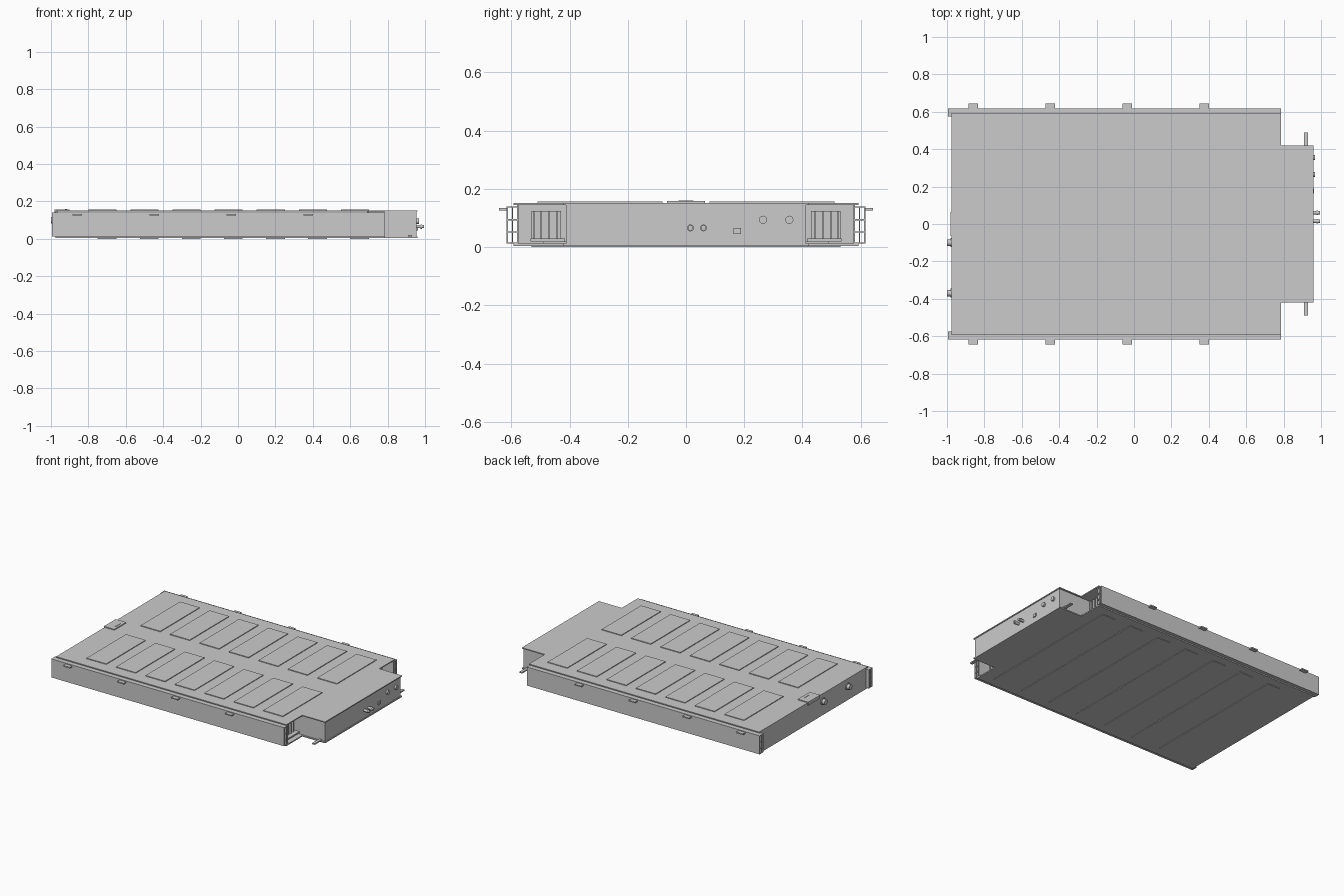
import bpy
import math
from mathutils import Vector

cube = bpy.data.objects.get("Cube")
if cube:
    bpy.data.objects.remove(cube, do_unlink=True)

mat = bpy.data.materials.new("light grey metal")
mat.use_nodes = True
GREY = (0.6, 0.6, 0.6, 1)
mat.diffuse_color = GREY
mat.node_tree.nodes["Principled BSDF"].inputs["Base Color"].default_value = GREY


def add(name, verts, faces):
    mesh = bpy.data.meshes.new(name)
    mesh.from_pydata(verts, [], faces)
    mesh.materials.append(mat)
    obj = bpy.data.objects.new(name, mesh)
    bpy.context.collection.objects.link(obj)
    return obj


def prism(name, outline, z0, z1):
    """Extrude a counter-clockwise outline between two heights."""
    n = len(outline)
    verts = [(x, y, z) for z in (z0, z1) for x, y in outline]
    sides = [(i, (i + 1) % n, (i + 1) % n + n, i + n) for i in range(n)]
    return add(name, verts, [tuple(reversed(range(n))), tuple(range(n, 2 * n))] + sides)


def box(name, x0, x1, y0, y1, z0, z1):
    return prism(name, [(x0, y0), (x1, y0), (x1, y1), (x0, y1)], z0, z1)


def side_boxes(name, x0, x1, y0, y1, z0, z1):
    """A box on the left of the centre line and its mirror image."""
    box(name + "_back", x0, x1, y0, y1, z0, z1)
    box(name + "_front", x0, x1, -y1, -y0, z0, z1)


def plug(name, x0, x1, y, z, radius, sides=12):
    """A connector lying along x."""
    bpy.ops.mesh.primitive_cylinder_add(
        vertices=sides, radius=radius, depth=x1 - x0,
        location=Vector(((x0 + x1) / 2, y, z)), rotation=(0, math.pi / 2, 0))
    obj = bpy.context.object
    obj.name = name
    obj.data.materials.append(mat)
    bpy.ops.object.shade_smooth_by_angle(angle=math.radians(35))


# Stepped outline shared by the cover and the floor
REAR, STEP, NOSE = -0.975, 0.785, 0.96
WIDE, NECK = 0.593, 0.42
half = [(REAR, WIDE), (STEP, WIDE), (STEP, NECK), (NOSE, NECK)]
outline = [(x, -y) for x, y in half] + list(reversed(half))
prism("top_cover", outline, 0.145, 0.152)
prism("floor_plate", outline, 0.004, 0.012)

# Raised cover pads and floor ribs
for i in range(7):
    x1 = 0.70 - 0.225 * i
    side_boxes(f"cover_pad_{i + 1}", x1 - 0.15, x1, 0.08, 0.51, 0.152, 0.157)
    box(f"floor_pad_{i + 1}", x1 - 0.1, x1, -0.53, 0.53, 0, 0.004)

# Small service panel at the rear of the cover
box("service_panel", -0.98, -0.90, -0.065, 0.065, 0.152, 0.158)
box("service_tag", -0.925, -0.915, -0.025, 0.025, 0.158, 0.16)

# End walls and neck walls
box("rear_wall", REAR, -0.965, -0.58, 0.58, 0.012, 0.145)
box("nose_wall", 0.945, 0.955, -0.412, 0.412, 0.012, 0.145)
side_boxes("neck_wall", 0.70, 0.945, 0.402, 0.412, 0.012, 0.145)

# Hollow side rails with inner webs
RAIL = (-0.995, 0.785)
side_boxes("rail_outer_skin", *RAIL, 0.611, 0.617, 0.012, 0.14)
side_boxes("rail_inner_skin", *RAIL, 0.575, 0.580, 0.012, 0.14)
side_boxes("rail_middle_web", *RAIL, 0.594, 0.597, 0.015, 0.136)
for i, z in enumerate((0.012, 0.05, 0.092, 0.136)):
    side_boxes(f"rail_shelf_{i + 1}", *RAIL, 0.580, 0.611, z, z + 0.004)

# Mounting tabs along the rails
for i in range(4):
    x = -0.86 + 0.412 * i
    side_boxes(f"mounting_tab_{i + 1}", x - 0.025, x + 0.025, 0.617, 0.643, 0.126, 0.134)

# Cell modules seen through the open step
side_boxes("cell_module", -0.9, 0.72, 0.43, 0.53, 0.02, 0.125)
side_boxes("module_bulkhead", 0.69, 0.70, 0.412, 0.575, 0.012, 0.145)
side_boxes("module_foot", 0.72, 0.76, 0.415, 0.535, 0.02, 0.03)
for i in range(4):
    y = 0.44 + 0.027 * i
    side_boxes(f"module_rib_{i + 1}", 0.72, 0.735, y, y + 0.005, 0.03, 0.125)

# Bars standing out from the neck
side_boxes("neck_bar", 0.91, 0.93, 0.41, 0.49, 0.012, 0.02)

# Nose connectors
for i, y in enumerate((0.015, 0.06)):
    plug(f"nose_pipe_{i + 1}", 0.955, 0.995, y, 0.066, 0.009)
    plug(f"nose_pipe_collar_{i + 1}", 0.975, 0.985, y, 0.066, 0.012)
for i, y in enumerate((0.265, 0.355)):
    plug(f"nose_socket_{i + 1}", 0.955, 0.967, y, 0.094, 0.014)
box("nose_square_socket", 0.955, 0.962, 0.163, 0.189, 0.046, 0.066)

# Rear connectors
box("rear_plate", -0.98, REAR, -0.065, 0.065, 0.135, 0.152)
for i, y in enumerate((-0.10, -0.37)):
    plug(f"rear_socket_{i + 1}", -1.0, REAR, y, 0.10, 0.018)
    plug(f"rear_socket_flange_{i + 1}", -0.98, REAR, y, 0.10, 0.024)
